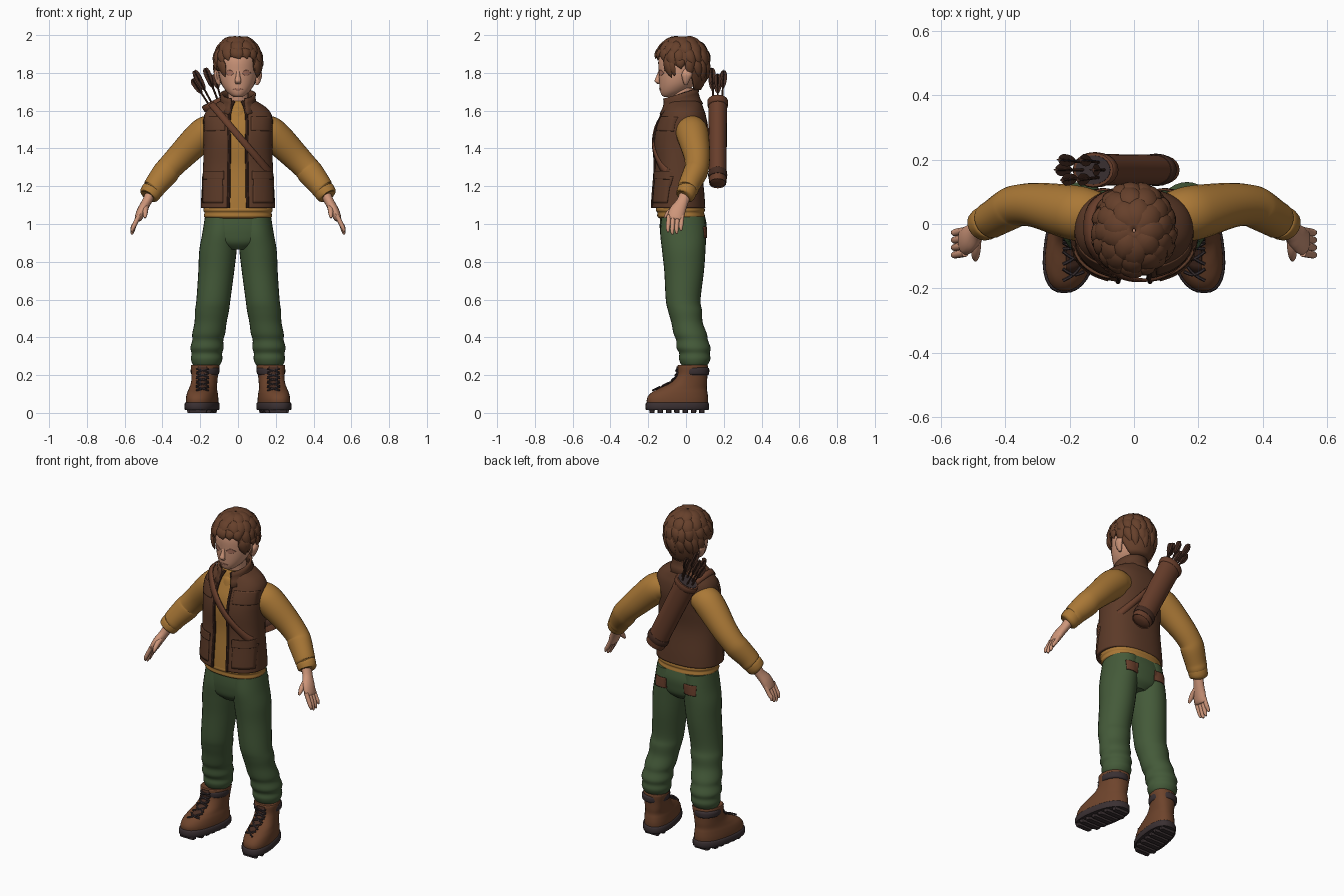
import bpy, bmesh, math, random
from mathutils import Vector
from mathutils.bvhtree import BVHTree

random.seed(4)
if "Cube" in bpy.data.objects:
    bpy.data.objects.remove(bpy.data.objects["Cube"])
TAU, UP, BACK = math.tau, Vector((0, 0, 1)), Vector((0, 1, 0))
made = []


def material(name, rgb):
    m = bpy.data.materials.new(name)
    m.use_nodes = True
    col = [(c / 255 / 12.92 if c < 11 else ((c / 255 + .055) / 1.055) ** 2.4) for c in rgb] + [1]
    m.diffuse_color = col
    m.node_tree.nodes["Principled BSDF"].inputs["Base Color"].default_value = col
    return m


SKIN = material("skin", (206, 150, 122))
BLUSH = material("skin_shade", (172, 116, 96))
HAIR = material("hair_brown", (102, 64, 43))
SHIRT = material("ochre_cloth", (170, 120, 54))
VEST = material("vest_brown", (92, 58, 40))
TRIM = material("trim_brown", (70, 44, 34))
GREEN = material("trouser_green", (68, 90, 57))
BOOT = material("boot_leather", (110, 68, 44))
DARK = material("dark_rubber", (58, 48, 50))
LEATHER = material("red_leather", (104, 62, 43))


def grid(name, rows, mat, closed=True, caps=True, thick=0):
    """Skin rows of points into a surface."""
    bm = bmesh.new()
    vs = [[bm.verts.new(p) for p in r] for r in rows]
    n = len(rows[0])
    for a, b in zip(vs, vs[1:]):
        for i in range(n if closed else n - 1):
            j = (i + 1) % n
            bm.faces.new((a[i], a[j], b[j], b[i]))
    if caps and closed:
        bm.faces.new(vs[0])
        bm.faces.new(vs[-1])
    bmesh.ops.recalc_face_normals(bm, faces=bm.faces)
    me = bpy.data.meshes.new(name)
    bm.to_mesh(me)
    bm.free()
    me.materials.append(mat)
    ob = bpy.data.objects.new(name, me)
    bpy.context.scene.collection.objects.link(ob)
    if thick:
        mod = ob.modifiers.new("thickness", "SOLIDIFY")
        mod.thickness, mod.offset = thick, 0
    made.append(ob)
    return ob


def spline(keys, n=5):
    k = [keys[0], *keys, keys[-1]]
    out = []
    for i in range(1, len(k) - 2):
        for j in range(n):
            t = j / n
            out.append([.5 * (2 * b + (c - a) * t + (2 * a - 5 * b + 4 * c - d) * t * t
                              + (3 * b - a - 3 * c + d) * t ** 3) for a, b, c, d in zip(*k[i - 1:i + 3])])
    return out + [list(keys[-1])]


def power(x, e):
    return math.copysign(abs(x) ** e, x)


def loft(name, keys, mat, axis=None, ref=BACK, seg=20, n=5, box=2, side=1, shear=0):
    """Sweep ellipses (x, y, z, rx, ry) along a smooth path."""
    pts = spline(keys, n)
    cs = [Vector(p[:3]) for p in pts]
    rows = []
    for i, (c, p) in enumerate(zip(cs, pts)):
        t = axis or (cs[min(i + 1, len(cs) - 1)] - cs[max(i - 1, 0)]).normalized()
        u = t.cross(ref).normalized()
        v = u.cross(t)
        row = []
        for k in range(seg):
            a = TAU * k / seg
            q = c + u * p[3] * power(math.cos(a), 2 / box) + v * p[4] * power(math.sin(a), 2 / box)
            row.append(((q.x - shear * (q.y - .03)) * side, q.y, q.z))
        rows.append(row)
    return grid(name, rows, mat)


def tree(*obs):
    vs, fs = [], []
    for o in obs:
        base = len(vs)
        vs += [v.co.copy() for v in o.data.vertices]
        fs += [[base + i for i in f.vertices] for f in o.data.polygons]
    return BVHTree.FromPolygons(vs, fs)


def plate(name, bvh, xs, zs, mat, face=-1, off=.003, thick=.006, lens=False, n=10):
    """Thin panel projected onto a body from the front (-1) or back (1)."""
    rows = []
    for i in range(n + 1):
        x = xs[0] + (xs[1] - xs[0]) * i / n
        s = max(.1, math.sin(math.pi * i / n)) if lens else 1
        row = []
        for j in range(n + 1):
            z = sum(zs) / 2 + (zs[1] - zs[0]) * (j / n - .5) * s
            hit, nor, _, _ = bvh.ray_cast(Vector((x, face, z)), Vector((0, -face, 0)))
            row.append(hit + nor * off if hit else Vector((x, 0, z)))
        rows.append(row)
    return grid(name, rows, mat, closed=False, thick=thick)


# Torso: one profile (z, half width, middle y, half depth) serves shirt and vest
TORSO = spline([(1.085, .19, -.04, .135), (1.15, .187, -.04, .131), (1.3, .178, -.04, .12),
                (1.42, .175, -.035, .13), (1.5, .178, -.025, .13), (1.565, .175, -.015, .115),
                (1.605, .152, -.012, .1), (1.635, .11, -.012, .088), (1.65, .08, -.015, .075)])


def torso_row(r, gap, inset, n=48):
    z, rx, cy, ry = r
    row = []
    for i in range(n + 1):
        a = gap + (TAU - 2 * gap) * i / n
        row.append(Vector(((rx - inset) * power(math.sin(a), .85),
                           cy - (ry - inset) * power(math.cos(a), .85), z)))
    return row


shirt = grid("shirt_body", [torso_row(r, 0, .014)[:-1] for r in TORSO], SHIRT)
body = tree(shirt)
grid("vest", [torso_row(r, .2, 0) for r in TORSO], VEST, closed=False, thick=.014)
loft("shirt_hem", [(0, -.025, 1.03, .165, .115), (0, -.026, 1.04, .18, .126), (0, -.028, 1.06, .178, .124),
                   (0, -.03, 1.075, .183, .13), (0, -.03, 1.11, .175, .12)], SHIRT, UP, seg=40, box=2.3)
loft("shirt_neckband", [(0, -.03, 1.57, .075, .085), (0, -.03, 1.605, .07, .075), (0, -.03, 1.62, .06, .06)],
     SHIRT, UP)

# Standing collar, lower at the throat
rows = []
for h, r in ((0, .115), (.03, .098), (.06, .09), (.085, .093)):
    rows.append([Vector((r * .95 * math.sin(a), -.03 - r * math.cos(a), 1.605 - .028 * math.cos(a) + h))
                 for a in (.42 + (TAU - .84) * i / 30 for i in range(31))])
grid("vest_collar", rows, VEST, closed=False, thick=.014)

# Vest edging, pockets and chest flaps
for s, word in ((1, "left"), (-1, "right")):
    edge = [torso_row(r, .2, -.006)[0 if s > 0 else -1] for r in TORSO]
    loft(f"{word}_vest_edging", [(*p, .008, .008) for p in edge], TRIM, seg=8, n=1)
    plate(f"{word}_vest_pocket", body, (.075 * s, .165 * s), (1.11, 1.25), VEST, off=.022, thick=.009)
    plate(f"{word}_pocket_flap", body, (.07 * s, .168 * s), (1.235, 1.28), VEST, off=.026, thick=.009)
    plate(f"{word}_chest_flap", body, (.065 * s, .16 * s), (1.49, 1.56), VEST, off=.02, thick=.009)

# Strap: ring in a slanted plane around the chest
mid, run = Vector((.025, -.02, 1.44)), Vector((.31, 0, -.365)).normalized()
across = run.cross(BACK)
rows = []
for i in range(65):
    a = TAU * i / 64
    out = run * math.cos(a) + BACK * math.sin(a)
    row = []
    for w in (-.017, 0, .017):
        hit, nor, _, _ = body.ray_cast(mid + across * w + out, -out)
        row.append((hit or mid) + out * .026)
    rows.append(row)
grid("chest_strap", rows, LEATHER, closed=False, thick=.009)

# Quiver and arrows
low, top = Vector((.08, .168, 1.235)), Vector((-.125, .168, 1.65))
along = (top - low).normalized()


def tube(name, spans, mat, **kw):
    loft(name, [(*low.lerp(top, f), rx, ry) for f, rx, ry in spans], mat, along, **kw)


tube("quiver", [(-.06, .025, .02), (-.04, .05, .04), (0, .06, .046), (.5, .062, .048), (1, .066, .05)], LEATHER)
tube("quiver_rim", [(.93, .064, .048), (.94, .072, .054), (1, .073, .055), (1.01, .066, .05)], LEATHER, n=2)
tube("quiver_base_band", [(.02, .06, .046), (.03, .066, .05), (.09, .066, .05), (.1, .06, .046)], TRIM, n=2)
tube("quiver_opening", [(1.0, .06, .045), (1.015, .06, .045)], DARK, n=1)
for i in range(6):
    a = TAU * i / 6
    foot = low.lerp(top, .9) + Vector((.026 * math.cos(a), .024 * math.sin(a), .026 * math.cos(a) * .5))
    tip = foot + along * (.17 + .02 * (i % 3)) + Vector((.03 * math.cos(a), .012 * math.sin(a), .01))
    loft(f"arrow_shaft_{i}", [(*foot, .005, .005), (*tip, .005, .005)], TRIM, seg=8, n=1)
    for k, (rx, ry) in enumerate(((.019, .003), (.003, .019))):
        loft(f"arrow_feather_{i}_{k}", [(*foot.lerp(tip, f), max(.003, rx * m), max(.003, ry * m))
             for f, m in ((.58, .1), (.7, .8), (.95, 1), (1.06, .5))], TRIM, seg=8, n=2)

# Neck and head
loft("neck", [(0, 0, 1.57, .06, .06), (0, -.01, 1.63, .054, .056), (0, -.02, 1.72, .056, .062)], SKIN, UP)
head = loft("head", [(0, -.09, 1.672, .018, .02), (0, -.085, 1.68, .036, .042), (0, -.065, 1.705, .064, .072),
                     (0, -.045, 1.745, .088, .096), (0, -.03, 1.8, .102, .114), (0, -.022, 1.87, .106, .124),
                     (0, -.018, 1.93, .09, .108), (0, -.018, 1.965, .05, .06)], SKIN, UP, seg=32)
loft("nose", [(0, -.134, 1.82, .008, .008), (0, -.145, 1.785, .011, .011), (0, -.152, 1.757, .017, .014),
              (0, -.142, 1.742, .012, .01)], SKIN, UP, seg=12)
face = tree(head)
plate("mouth", face, (-.026, .026), (1.708, 1.718), BLUSH, off=.001, thick=.004, lens=True)
for s, word in ((1, "left"), (-1, "right")):
    plate(f"{word}_eye", face, (.02 * s, .066 * s), (1.785, 1.815), BLUSH, off=.001, thick=.004, lens=True)
    loft(f"{word}_ear", [(.1, .0, 1.735, .006, .008), (.106, 0, 1.755, .013, .016), (.114, .005, 1.79, .014, .028),
                         (.11, .006, 1.815, .01, .018), (.106, .006, 1.825, .004, .006)], SKIN, UP, seg=12, side=s)


# Hair: cap with a shaped hairline, then rows of pointed locks
def scalp(az, el, r=1):
    a, e = math.radians(az), math.radians(el)
    return Vector((.121 * r * math.cos(e) * math.sin(a), -.02 - .138 * r * math.cos(e) * math.cos(a),
                   1.86 + (.128 if el > 0 else .2) * r * math.sin(e)))


def hairline(az):
    az = abs((az + 180) % 360 - 180)
    return 12 if az < 45 else -14 if az < 72 else -6 if az < 100 else -6 - 42 * min(1, (az - 100) / 30)


grid("hair_cap", [[scalp(az, 88 + (hairline(az) - 88) * j / 14) for az in range(0, 360, 6)] for j in range(15)],
     HAIR, caps=False, thick=.012)
for row, (count, e0, reach, wide) in enumerate(((9, 86, 50, .036), (13, 62, 50, .034), (18, 36, 48, .028),
                                               (20, 6, 34, .025))):
    for i in range(count):
        az = 360 * (i + .5 * (row % 2)) / count + random.uniform(-5, 5)
        e1 = max(e0 - reach + random.uniform(-6, 6), hairline(az) - random.uniform(3, 11))
        if e0 - e1 < 16:
            continue
        twist = random.uniform(4, 22)
        keys = [(*scalp(az + twist * f, e0 + (e1 - e0) * f, r), wide * m, .013 * m)
                for f, r, m in ((0, .99, .4), (.35, 1.01, 1), (.7, 1.03, .8), (1, 1.03, .06))]
        ref = scalp(az, (e0 + e1) / 2) - Vector((0, -.02, 1.86))
        loft(f"hair_lock_{row}_{i}", keys, HAIR, ref=ref.normalized(), seg=8, n=3)

# Trousers seat
seat = loft("trouser_seat", [(0, -.015, .865, .07, .08), (0, -.015, .9, .15, .112), (0, -.015, .95, .18, .122),
                             (0, -.015, 1.0, .178, .124), (0, -.02, 1.06, .17, .115)], GREEN, UP, seg=40, box=2.3)

for s, word in ((1, "left"), (-1, "right")):
    # Sleeve, cuff and hand
    loft(f"{word}_sleeve", [(.11, .025, 1.5, .07, .075), (.16, .03, 1.49, .084, .085), (.21, .04, 1.452, .084, .083),
                            (.3, .058, 1.362, .074, .07), (.36, .058, 1.3, .068, .064), (.385, .047, 1.268, .07, .064),
                            (.43, .02, 1.212, .062, .058), (.448, .01, 1.185, .058, .056),
                            (.458, .005, 1.175, .05, .048)], SHIRT, seg=24, side=s)
    loft(f"{word}_cuff", [(.445, .01, 1.195, .048, .046), (.452, .008, 1.182, .057, .053),
                          (.472, -.004, 1.15, .053, .05), (.476, -.007, 1.144, .036, .036)], SHIRT, n=3, side=s)
    loft(f"{word}_palm", [(.46, -.0, 1.165, .028, .032), (.485, -.02, 1.115, .025, .032), (.51, -.045, 1.07, .025, .043),
                          (.528, -.056, 1.03, .02, .042), (.533, -.058, 1.02, .012, .034)], SKIN, seg=16, side=s)
    for k in range(4):
        y, drop = -.09 + .023 * k, (.0, .012, .008, -.008)[k]
        loft(f"{word}_finger_{k}", [(.524, y, 1.045, .012, .012), (.546, y - .004, 1.0, .012, .012),
                                    (.558, y - .006, .975 - drop, .0105, .0105), (.562, y - .004, .957 - drop, .005, .005)],
             SKIN, seg=10, n=3, side=s)
    loft(f"{word}_thumb", [(.488, -.035, 1.1, .016, .016), (.49, -.075, 1.075, .015, .015),
                           (.492, -.1, 1.05, .012, .012), (.492, -.113, 1.033, .005, .005)],
         SKIN, ref=Vector((1, 0, 0)), seg=10, n=3, side=s)

    # Trouser leg, gathered in folds over the boot
    leg = loft(f"{word}_trouser_leg", [
        (.085, -.015, 1.04, .09, .115), (.095, -.015, .95, .094, .121), (.106, -.012, .86, .099, .115),
        (.115, -.01, .75, .095, .105), (.13, -.015, .6, .09, .092), (.138, -.005, .54, .09, .09),
        (.145, .005, .48, .085, .083), (.155, .022, .42, .087, .088), (.16, .032, .385, .082, .084),
        (.164, .04, .345, .088, .09), (.165, .045, .315, .081, .081), (.166, .046, .285, .083, .083),
        (.167, .045, .255, .072, .07), (.168, .043, .24, .05, .05)], GREEN, UP, seg=28, side=s)
    plate(f"{word}_back_pocket", tree(seat, leg), (.06 * s, .135 * s), (.925, .985), LEATHER, 1)

    # Boot
    boot = loft(f"{word}_boot", [
        (.178, -.045, .04, .08, .16), (.178, -.045, .075, .08, .162), (.178, -.036, .105, .076, .15),
        (.178, -.016, .13, .07, .126), (.177, .016, .16, .067, .096), (.176, .033, .2, .068, .08),
        (.174, .036, .25, .074, .08), (.174, .036, .252, .06, .066)], BOOT, UP, seg=32, box=2.3, side=s, shear=.16)
    loft(f"{word}_boot_sole", [(.178, -.046, .016, .08, .162), (.178, -.046, .02, .086, .168),
                               (.178, -.046, .048, .086, .168), (.178, -.046, .056, .08, .162)],
         DARK, UP, seg=32, n=2, box=2.4, side=s, shear=.16)
    loft(f"{word}_boot_cuff", [(.175, .04, .2, .066, .076), (.175, .04, .207, .074, .082),
                               (.174, .04, .232, .076, .083), (.174, .04, .24, .068, .076)],
         DARK, UP, seg=28, n=3, side=s)
    for k in range(7):
        y = -.18 + .044 * k
        w = .062 if 0 < k < 6 else .045
        loft(f"{word}_tread_{k}", [(.178, y, 0, w, .014), (.178, y, .022, w + .006, .015)],
             DARK, UP, seg=16, n=1, box=6, side=s, shear=.16)
    # Tongue and crossed laces
    skin = tree(boot)
    plate(f"{word}_boot_tongue", skin, (.165 * s, .21 * s), (.125, .245), TRIM)
    for k in range(5):
        z = .125 + .024 * k
        for d in (-1, 1):
            ends = []
            for f in (-1, -.3, .3, 1):
                x, h = (.188 + .032 * f) * s, z + .009 * f * d
                hit = skin.ray_cast(Vector((x, -1, h)), BACK)[0]
                ends.append((*(hit + Vector((0, -.008, .003))), .005, .005))
            loft(f"{word}_lace_{k}_{d + 1}", ends, DARK, ref=UP, seg=6, n=2)

# Smooth shading with sharp creases kept
bpy.ops.object.select_all(action="DESELECT")
for ob in made:
    ob.select_set(True)
bpy.context.view_layer.objects.active = made[0]
bpy.ops.object.shade_smooth_by_angle(angle=math.radians(40))
